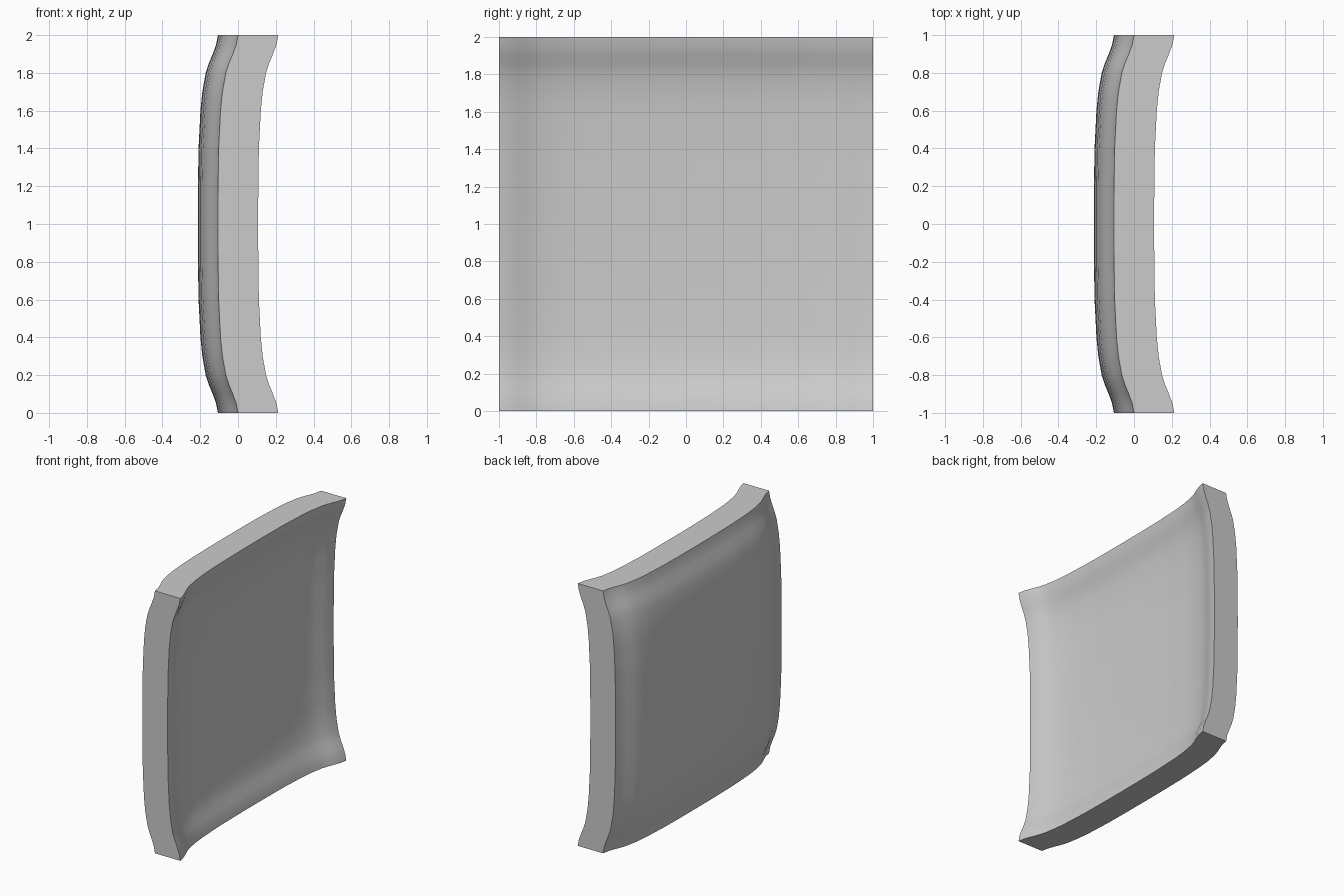
import bpy, bmesh
from mathutils import Vector

cube = bpy.data.objects.get("Cube")
if cube:
    bpy.data.objects.remove(cube, do_unlink=True)

THICKNESS = 0.213
DEPTH = 0.213
# Bulge profile: distance from the middle, rise toward the rim
PROFILE = [(0, 0), (.2, .001), (.4, .004), (.6, .014), (.7, .024), (.8, .042),
           (.85, .058), (.9, .079), (.95, .097), (1, .1065)]


def rise(t):
    t = min(abs(t), 1.0)
    for (t0, r0), (t1, r1) in zip(PROFILE, PROFILE[1:]):
        if t <= t1:
            return r0 + (r1 - r0) * (t - t0) / (t1 - t0)
    return PROFILE[-1][1]


# Material
grey = bpy.data.materials.new("plain grey")
grey.use_nodes = True
colour = (0.6, 0.6, 0.6, 1)
grey.diffuse_color = colour
grey.node_tree.nodes["Principled BSDF"].inputs["Base Color"].default_value = colour

# Curved square panel: the same profile swept along both directions
bm = bmesh.new()
bmesh.ops.create_grid(bm, x_segments=40, y_segments=40, size=1)
for v in bm.verts:
    y, z = v.co.x, v.co.y
    v.co = (rise(y) + rise(z) - DEPTH, y, z + 1)

# Thicken straight along x, leaving flat rims
ext = bmesh.ops.extrude_face_region(bm, geom=bm.faces[:], use_keep_orig=True)
moved = [e for e in ext["geom"] if isinstance(e, bmesh.types.BMVert)]
bmesh.ops.translate(bm, verts=moved, vec=Vector((THICKNESS, 0, 0)))
bmesh.ops.recalc_face_normals(bm, faces=bm.faces[:])

mesh = bpy.data.meshes.new("curved_panel")
bm.to_mesh(mesh)
bm.free()
mesh.materials.append(grey)
panel = bpy.data.objects.new("curved_panel", mesh)
bpy.context.collection.objects.link(panel)

# Smooth faces with sharp rims
bpy.context.view_layer.objects.active = panel
panel.select_set(True)
bpy.ops.object.shade_smooth_by_angle(angle=0.7)
